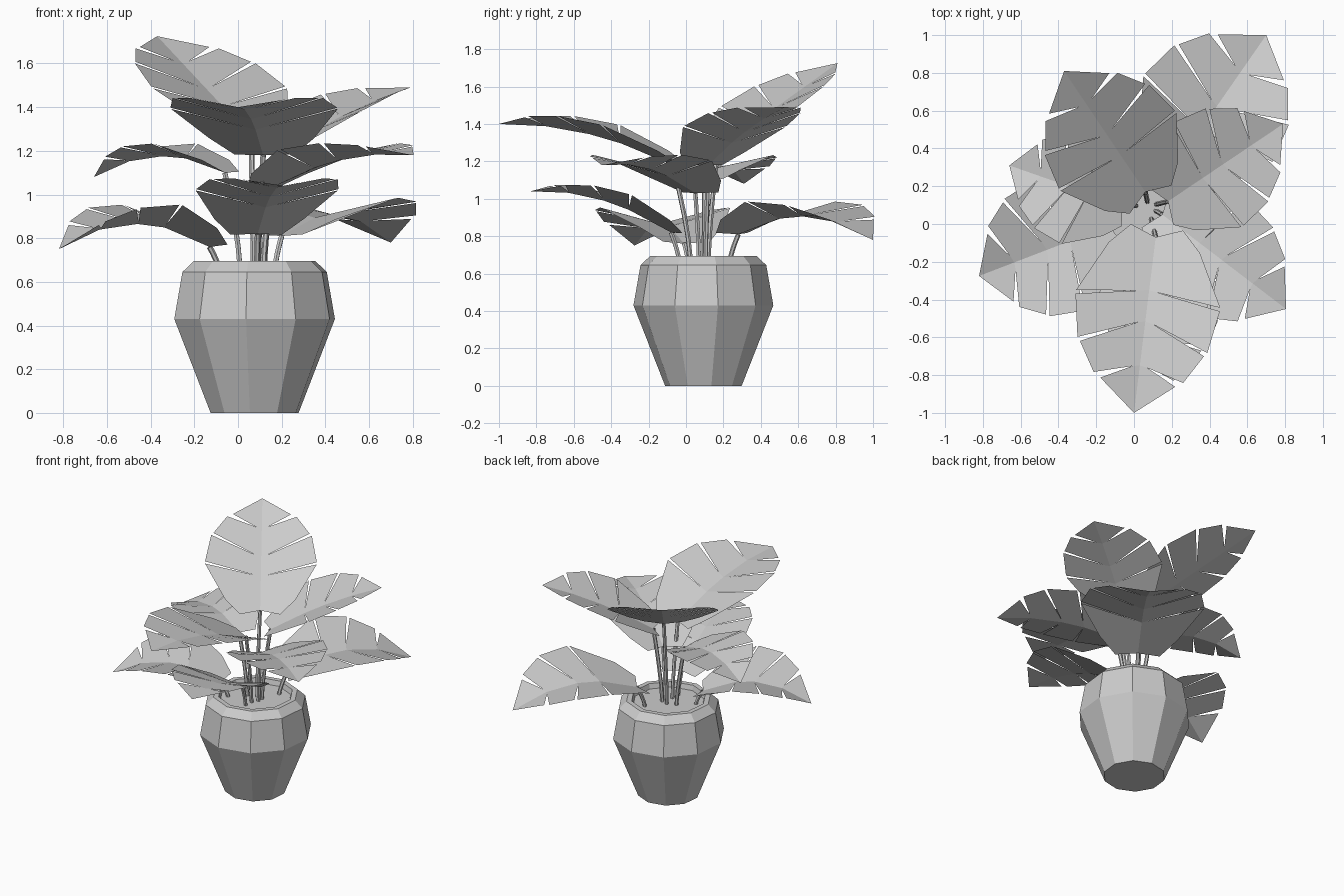
import bpy
import bmesh
import math
from mathutils import Vector

cube = bpy.data.objects.get("Cube")
if cube:
    bpy.data.objects.remove(cube, do_unlink=True)

# Single matte colour
GREY = (0.6, 0.6, 0.6, 1.0)
mat = bpy.data.materials.new("plain grey")
mat.use_nodes = True
mat.diffuse_color = GREY
mat.node_tree.nodes["Principled BSDF"].inputs["Base Color"].default_value = GREY

CENTRE = Vector((0.076, 0.093, 0))
UP = Vector((0, 0, 1))


def add_object(name, data):
    data.materials.append(mat)
    obj = bpy.data.objects.new(name, data)
    bpy.context.collection.objects.link(obj)
    return obj


def add_mesh(name, bm):
    mesh = bpy.data.meshes.new(name)
    bm.to_mesh(mesh)
    bm.free()
    return add_object(name, mesh)


# Ten-sided pot, closed below and by the soil inside the rim
def make_pot():
    profile = [(0.206, 0), (0.376, 0.43), (0.338, 0.645),
               (0.285, 0.695), (0.25, 0.695), (0.24, 0.66)]
    sides = 10
    bm = bmesh.new()
    rings = []
    for radius, z in profile:
        ring = []
        for k in range(sides):
            a = math.radians(12) + math.tau * k / sides
            ring.append(bm.verts.new(CENTRE + Vector((radius * math.cos(a), radius * math.sin(a), z))))
        rings.append(ring)
    for low, high in zip(rings, rings[1:]):
        for k in range(sides):
            n = (k + 1) % sides
            bm.faces.new((low[k], low[n], high[n], high[k]))
    bm.faces.new(rings[0][::-1])
    bm.faces.new(rings[-1])
    add_mesh("pot", bm)


# Half-leaf lobes as (along, across) points; the gaps between them are the slits
RIBS = [0, 0.3, 0.48, 0.73, 1]
LOBES = [
    [(-0.05, 0.36), (0.07, 0.63), (0.37, 1.0)],
    [(0.39, 1.0), (0.63, 0.9)],
    [(0.65, 0.86), (0.81, 0.62)],
    [(0.835, 0.52)],
]


def make_leaf(name, base, tip, width, bow, fold):
    base, tip = Vector(base), Vector(tip)
    along = tip - base
    side_dir = UP.cross(along).normalized()
    normal = along.cross(side_dir).normalized()

    def place(t, v):
        return (base + along * t + UP * (4 * bow * t * (1 - t))
                + side_dir * (v * width) + normal * (abs(v) * width * fold))

    bm = bmesh.new()
    for side in (1, -1):
        for i, outer in enumerate(LOBES):
            pts = [(RIBS[i], 0)]
            if i > 0:
                pts.append((RIBS[i] + 0.01, 0.1))
            pts += outer
            if i < len(LOBES) - 1:
                pts.append((RIBS[i + 1] + 0.01, 0.1))
            pts.append((RIBS[i + 1], 0))
            if side > 0:
                pts.reverse()
            bm.faces.new([bm.verts.new(place(t, v * side)) for t, v in pts])
    bmesh.ops.remove_doubles(bm, verts=bm.verts, dist=0.0005)
    add_mesh(name, bm)


# Thin stem rising from the soil; low leaves have stems rooted nearer the rim
def make_stem(name, end):
    end = Vector(end)
    spread = 0.75 - 0.9 * (end.z - 0.8)
    start = CENTRE.lerp(Vector((end.x, end.y, 0)), spread)
    start.z = 0.65
    curve = bpy.data.curves.new(name, "CURVE")
    curve.dimensions = "3D"
    curve.bevel_depth = 0.013
    curve.bevel_resolution = 1
    spline = curve.splines.new("POLY")
    steps = 5
    spline.points.add(steps - 1)
    for k, point in enumerate(spline.points):
        s = k / (steps - 1)
        p = start.lerp(end, s ** 1.4)
        point.co = (p.x, p.y, start.z + (end.z - start.z) * s, 1)
    spline.use_smooth = False
    add_object(name, curve)


# name, stem end, tip, half width, bow height, fold
PLANTS = [
    ("front_upper", (0.115, -0.07, 1.18), (0.0, -1.0, 1.40), 0.385, 0.06, 0.2),
    ("front_lower", (0.09, -0.08, 0.82), (0.21, -0.83, 1.04), 0.33, 0.065, 0.18),
    ("back_top", (0.06, 0.17, 1.265), (-0.37, 0.81, 1.725), 0.37, 0.0, 0.16),
    ("back_lower", (0.2, 0.28, 0.81), (0.7, 1.0, 0.78), 0.41, 0.11, 0.2),
    ("left_upper", (0.18, 0.12, 1.18), (0.79, 0.53, 1.49), 0.33, 0.03, 0.2),
    ("left_middle", (0.15, 0.05, 1.03), (0.805, -0.45, 1.18), 0.335, 0.055, 0.2),
    ("right_lower", (-0.13, -0.01, 0.76), (-0.82, -0.275, 0.75), 0.37, 0.11, 0.25),
    ("right_upper", (-0.06, 0.1, 1.1), (-0.66, 0.31, 1.08), 0.3, 0.085, 0.2),
]

make_pot()
for name, base, tip, width, bow, fold in PLANTS:
    make_leaf(name + "_leaf", base, tip, width, bow, fold)
    make_stem(name + "_stem", base)
